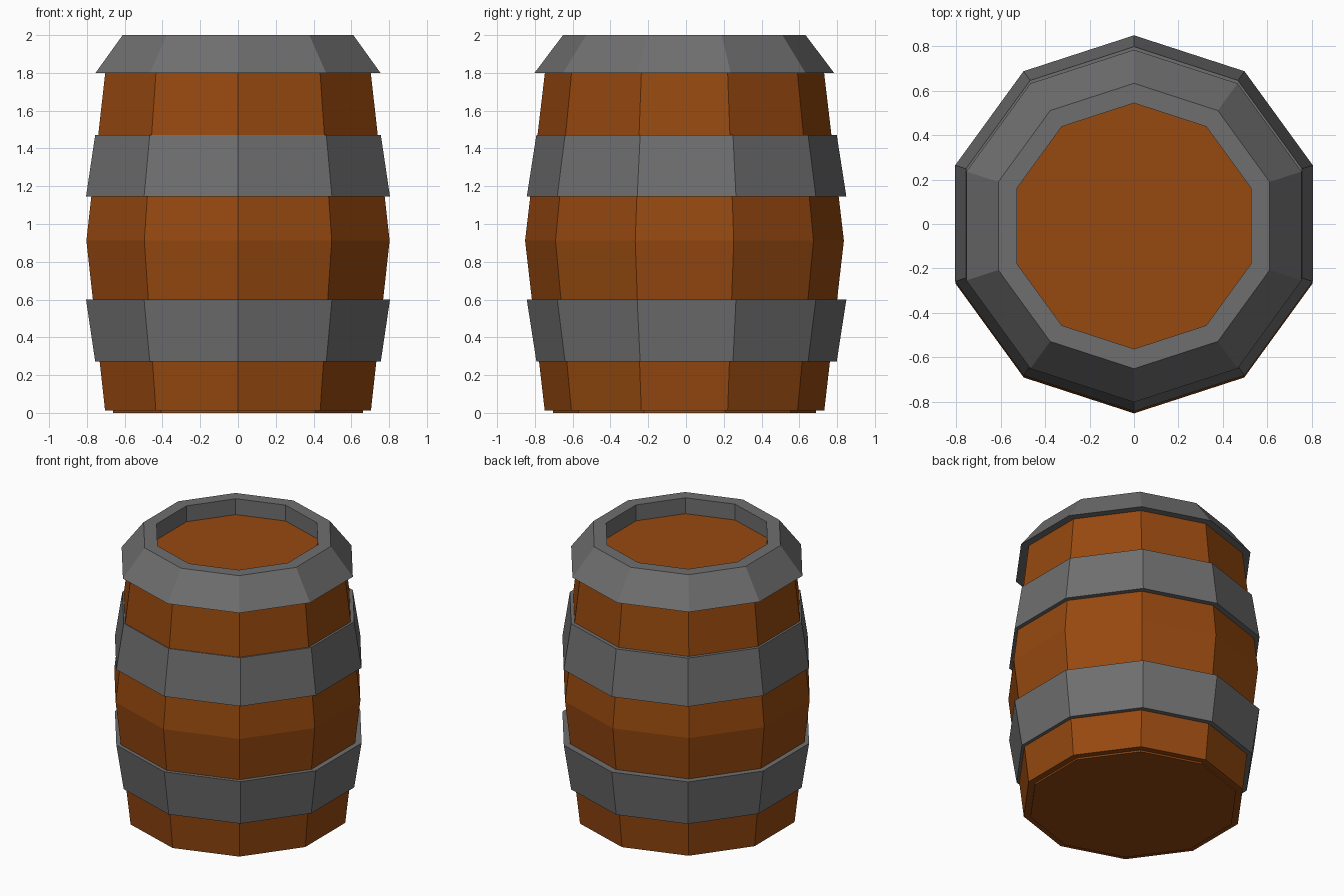
import bpy, bmesh, math

if "Cube" in bpy.data.objects:
    bpy.data.objects.remove(bpy.data.objects["Cube"])

SIDES = 10


def material(name, color):
    mat = bpy.data.materials.new(name)
    mat.diffuse_color = (*color, 1)
    mat.use_nodes = True
    mat.node_tree.nodes["Principled BSDF"].inputs["Base Color"].default_value = mat.diffuse_color
    return mat


wood = material("wood", (0.305, 0.066, 0.005))
iron = material("dark_iron", (0.158, 0.158, 0.158))


def lathe(name, profile, mat, ring=False, y=0.0):
    """Revolve (radius, z) points into a ten-sided solid: a ring, or capped at both ends."""
    bm = bmesh.new()
    loops = []
    for r, z in profile:
        angles = [math.pi / 2 + math.tau * i / SIDES for i in range(SIDES)]
        loops.append([bm.verts.new((r * math.cos(a), y + r * math.sin(a), z)) for a in angles])
    pairs = list(zip(loops, loops[1:]))
    if ring:
        pairs.append((loops[-1], loops[0]))
    else:
        bm.faces.new(loops[0])
        bm.faces.new(loops[-1])
    for a, b in pairs:
        for i in range(SIDES):
            j = (i + 1) % SIDES
            bm.faces.new((a[i], a[j], b[j], b[i]))
    bmesh.ops.recalc_face_normals(bm, faces=bm.faces)
    mesh = bpy.data.meshes.new(name)
    bm.to_mesh(mesh)
    bm.free()
    mesh.materials.append(mat)
    obj = bpy.data.objects.new(name, mesh)
    bpy.context.collection.objects.link(obj)
    return obj


# Bulging wooden body with a small foot step and a recessed lid
lathe("barrel_body",
      [(0.695, 0), (0.695, 0.012), (0.74, 0.012), (0.844, 0.912),
       (0.738, 1.81), (0.57, 1.885)], wood, y=-0.008)

# Two metal hoops, mirrored in taper
lathe("lower_hoop", [(0.795, 0.272), (0.846, 0.6), (0.79, 0.6), (0.75, 0.272)],
      iron, ring=True, y=0.003)
lathe("upper_hoop", [(0.846, 1.145), (0.795, 1.472), (0.75, 1.472), (0.79, 1.145)],
      iron, ring=True, y=0.003)

# Sloped metal rim around the lid
lathe("top_rim",
      [(0.793, 1.8), (0.642, 2.0), (0.553, 2.0), (0.553, 1.88), (0.72, 1.8)],
      iron, ring=True, y=-0.009)
